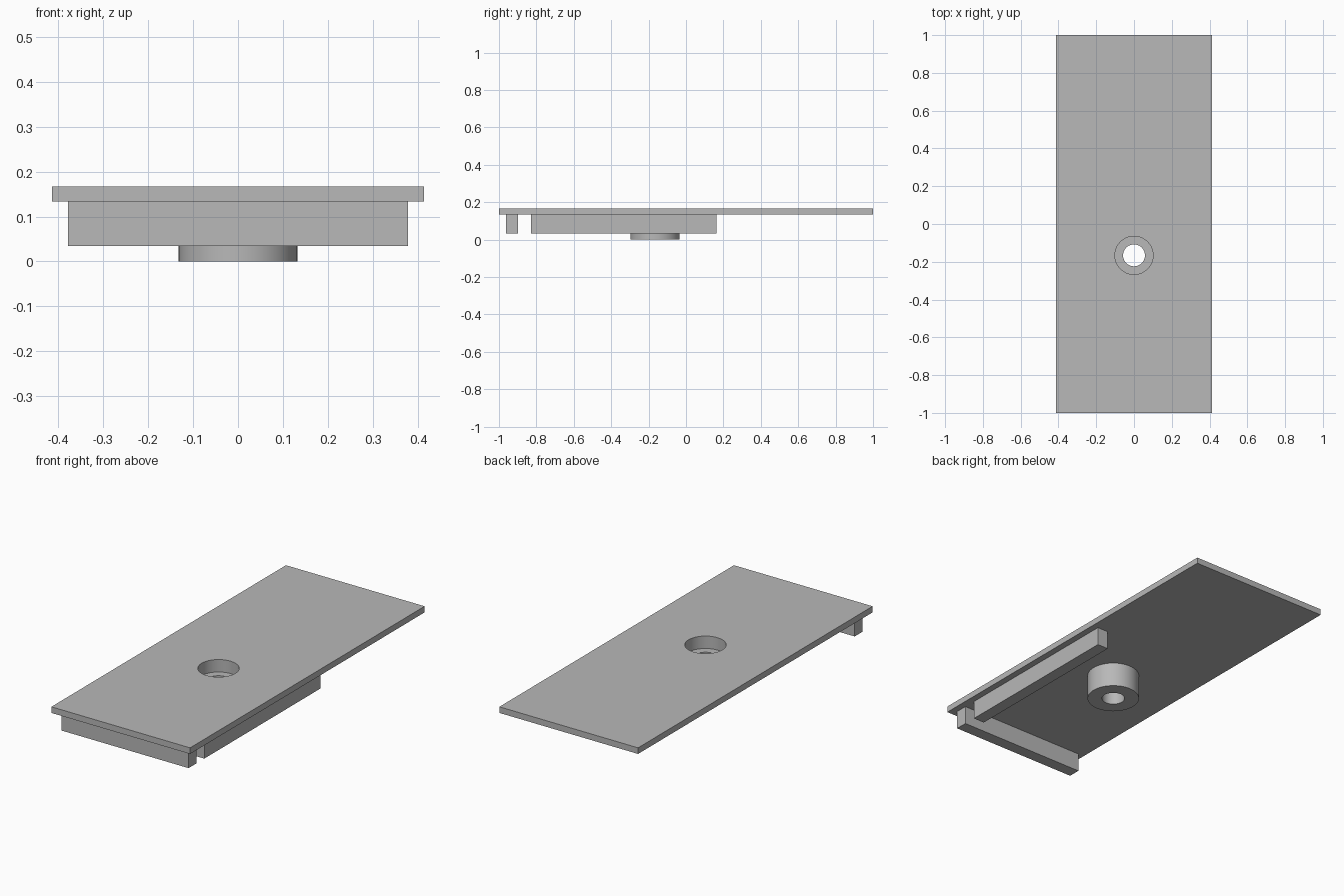
import bpy
import bmesh
from math import radians, tau, cos, sin

if "Cube" in bpy.data.objects:
    bpy.data.objects.remove(bpy.data.objects["Cube"], do_unlink=True)

# Main dimensions
HALF_WIDTH, HALF_LENGTH = 0.414, 1.0
TOP, UNDERSIDE, RIB_BOTTOM = 0.167, 0.134, 0.034
RIB_EDGE, RIB_WIDTH = 0.379, 0.066
BOSS_Y, BOSS_R, BORE_R, RECESS_R = -0.166, 0.132, 0.058, 0.101
RECESS_FLOOR = 0.1
SEGMENTS = 64

grey = bpy.data.materials.new("plain_grey")
grey.use_nodes = True
colour = (0.48, 0.48, 0.48, 1)
grey.diffuse_color = colour
grey.node_tree.nodes["Principled BSDF"].inputs["Base Color"].default_value = colour


def finish(name, bm):
    """Turn a bmesh into a named grey object."""
    bmesh.ops.recalc_face_normals(bm, faces=bm.faces)
    mesh = bpy.data.meshes.new(name)
    bm.to_mesh(mesh)
    bm.free()
    mesh.materials.append(grey)
    obj = bpy.data.objects.new(name, mesh)
    bpy.context.collection.objects.link(obj)
    return obj


def box(name, low, high):
    bm = bmesh.new()
    bmesh.ops.create_cube(bm, size=1)
    for v in bm.verts:
        v.co = [lo + (c + 0.5) * (hi - lo) for c, lo, hi in zip(v.co, low, high)]
    return finish(name, bm)


def lathe(name, profile, closed=False):
    """Revolve (radius, height) points about the boss axis."""
    bm = bmesh.new()
    rings = [[bm.verts.new((r * cos(tau * i / SEGMENTS),
                            BOSS_Y + r * sin(tau * i / SEGMENTS), z))
              for i in range(SEGMENTS)] for r, z in profile]
    for a, b in zip(rings, rings[1:]):
        for i in range(SEGMENTS):
            j = (i + 1) % SEGMENTS
            bm.faces.new((a[i], a[j], b[j], b[i]))
    if closed:
        bm.faces.new(rings[0])
        bm.faces.new(rings[-1])
    return finish(name, bm)


def activate(obj):
    bpy.ops.object.select_all(action="DESELECT")
    obj.select_set(True)
    bpy.context.view_layer.objects.active = obj


# Cover plate with the round opening
plate = box("cover_plate", (-HALF_WIDTH, -HALF_LENGTH, UNDERSIDE),
            (HALF_WIDTH, HALF_LENGTH, TOP))
cutter = lathe("hole_cutter", [(RECESS_R, 0.05), (RECESS_R, 0.3)], closed=True)
cutter.hide_render = True
cut = plate.modifiers.new("opening", "BOOLEAN")
cut.operation = "DIFFERENCE"
cut.solver = "EXACT"
cut.object = cutter
activate(plate)
bpy.ops.object.modifier_apply(modifier=cut.name)
bpy.data.objects.remove(cutter, do_unlink=True)

# Screw boss with a stepped bore
boss = lathe("screw_boss", [(BOSS_R, UNDERSIDE), (BOSS_R, 0), (BORE_R, 0),
                            (BORE_R, RECESS_FLOOR), (RECESS_R, RECESS_FLOOR),
                            (RECESS_R, UNDERSIDE)])

# Locating ribs: one across the front, one along the +x side
box("front_rib", (-RIB_EDGE, -0.963, RIB_BOTTOM),
    (RIB_EDGE, -0.963 + RIB_WIDTH, UNDERSIDE))
box("side_rib", (RIB_EDGE - RIB_WIDTH, -0.829, RIB_BOTTOM),
    (RIB_EDGE, 0.163, UNDERSIDE))

# Smooth round walls, sharp edges
for part in (plate, boss):
    activate(part)
    bpy.ops.object.shade_smooth_by_angle(angle=radians(30))
